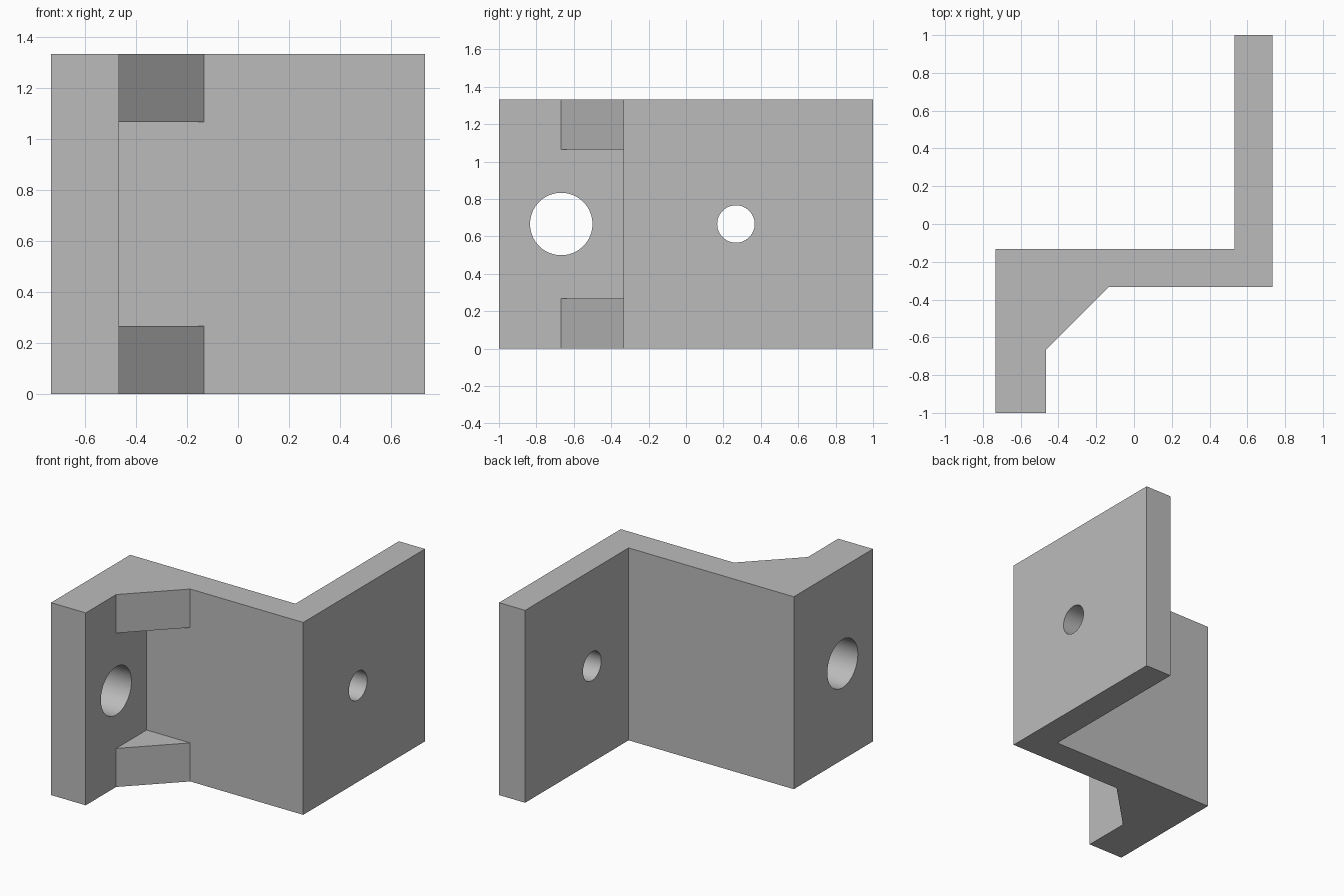
import bpy
import bmesh
import math

if "Cube" in bpy.data.objects:
    bpy.data.objects.remove(bpy.data.objects["Cube"], do_unlink=True)

HEIGHT = 1.333
MID = HEIGHT / 2
RIB = 0.267

grey = bpy.data.materials.new("plain grey")
grey.use_nodes = True
colour = (0.5, 0.5, 0.5, 1)
grey.diffuse_color = colour
grey.node_tree.nodes["Principled BSDF"].inputs["Base Color"].default_value = colour


def prism(name, outline, z0, z1):
    """Extrude a plan outline between two heights."""
    bm = bmesh.new()
    face = bm.faces.new([bm.verts.new((x, y, z0)) for x, y in outline])
    grown = bmesh.ops.extrude_face_region(bm, geom=[face])
    top = [v for v in grown["geom"] if isinstance(v, bmesh.types.BMVert)]
    bmesh.ops.translate(bm, verts=top, vec=(0, 0, z1 - z0))
    bmesh.ops.recalc_face_normals(bm, faces=bm.faces)
    mesh = bpy.data.meshes.new(name)
    bm.to_mesh(mesh)
    bm.free()
    mesh.materials.append(grey)
    obj = bpy.data.objects.new(name, mesh)
    bpy.context.collection.objects.link(obj)
    return obj


def cut(target, cutter):
    """Subtract the cutter, then discard it."""
    mod = target.modifiers.new("cut", 'BOOLEAN')
    mod.operation = 'DIFFERENCE'
    mod.solver = 'EXACT'
    mod.object = cutter
    cutter.hide_render = True
    bpy.context.view_layer.objects.active = target
    bpy.ops.object.modifier_apply(modifier=mod.name)
    bpy.data.objects.remove(cutter, do_unlink=True)


# Z-shaped bracket with a chamfered inner corner
bracket = prism("bracket", [
    (-0.733, -1), (-0.467, -1), (-0.467, -0.667), (-0.133, -0.333),
    (0.733, -0.333), (0.733, 1), (0.533, 1), (0.533, -0.133),
    (-0.733, -0.133)], 0, HEIGHT)

# Pocket that leaves only the top and bottom corner ribs
pocket = prism("pocket_cutter", [
    (-0.467, -0.667), (-0.133, -0.667), (-0.133, -0.333),
    (-0.467, -0.333)], RIB, HEIGHT - RIB)
cut(bracket, pocket)

# Large hole in the front flange, small hole in the rear flange
for x, y, radius in ((-0.6, -0.667, 0.167), (0.633, 0.267, 0.1)):
    bpy.ops.mesh.primitive_cylinder_add(
        vertices=64, radius=radius, depth=0.5,
        location=(x, y, MID), rotation=(0, math.pi / 2, 0))
    drill = bpy.context.object
    drill.data.materials.append(grey)
    cut(bracket, drill)

# Smooth hole walls, crisp plate edges
bpy.ops.object.select_all(action='DESELECT')
bracket.select_set(True)
bpy.context.view_layer.objects.active = bracket
bpy.ops.object.shade_smooth_by_angle(angle=math.radians(30))
